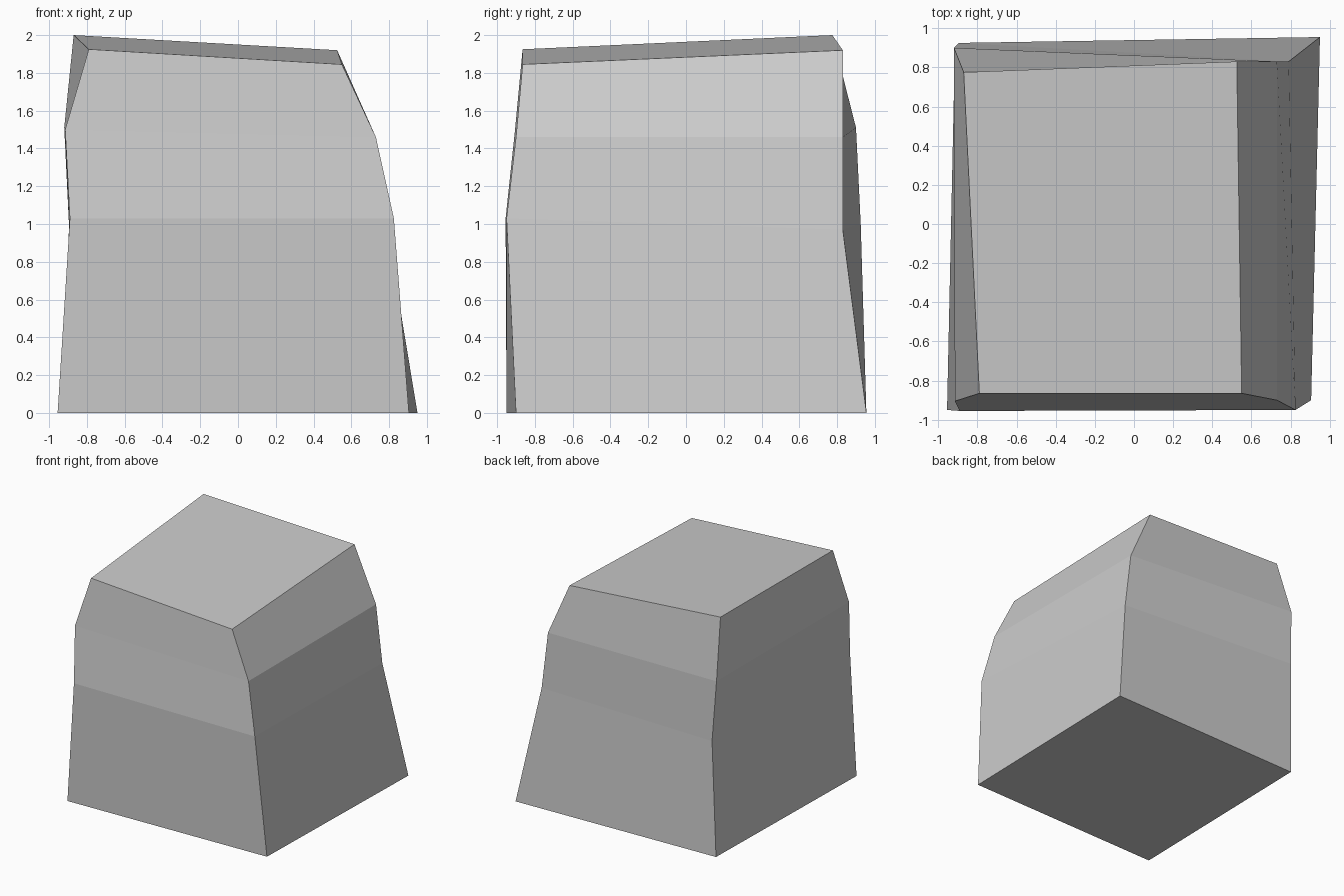
import bpy
import bmesh

# Remove the default object only
default_cube = bpy.data.objects.get("Cube")
if default_cube:
    bpy.data.objects.remove(default_cube, do_unlink=True)


def make_material(name, color):
    material = bpy.data.materials.new(name)
    material.use_nodes = True
    material.diffuse_color = color
    shader = material.node_tree.nodes["Principled BSDF"]
    shader.inputs["Base Color"].default_value = color
    return material


def loft_block(name, rings, material):
    """Join four-cornered rings, bottom to top, into a closed flat-faced block."""
    bm = bmesh.new()
    loops = [[bm.verts.new(corner) for corner in ring] for ring in rings]
    for lower, upper in zip(loops, loops[1:]):
        for i in range(len(lower)):
            j = (i + 1) % len(lower)
            bm.faces.new((lower[i], lower[j], upper[j], upper[i]))
    bm.faces.new(reversed(loops[0]))
    bm.faces.new(loops[-1])
    bmesh.ops.recalc_face_normals(bm, faces=bm.faces)
    mesh = bpy.data.meshes.new(name)
    bm.to_mesh(mesh)
    bm.free()
    mesh.materials.append(material)
    block = bpy.data.objects.new(name, mesh)
    bpy.context.collection.objects.link(block)
    return block


# Corners of each ring: front -x, front +x, back +x, back -x
base = [(-.955, -.95, 0), (.905, -.9, 0), (.95, .955, 0), (-.915, .9, 0)]
waist = [(-.89, -.955, 1.03), (.825, -.95, 1.03), (.79, .83, .97), (-.895, .925, 1)]
shoulder = [(-.915, -.905, 1.5), (.73, -.9, 1.46), (.73, .83, 1.46), (-.92, .9, 1.51)]
crown = [(-.79, -.865, 1.925), (.55, -.865, 1.845), (.525, .83, 1.92), (-.87, .775, 2)]

# Irregular tapered stone block
stone_grey = make_material("stone grey", (.6, .6, .6, 1))
loft_block("stone_block", [base, waist, shoulder, crown], stone_grey)
